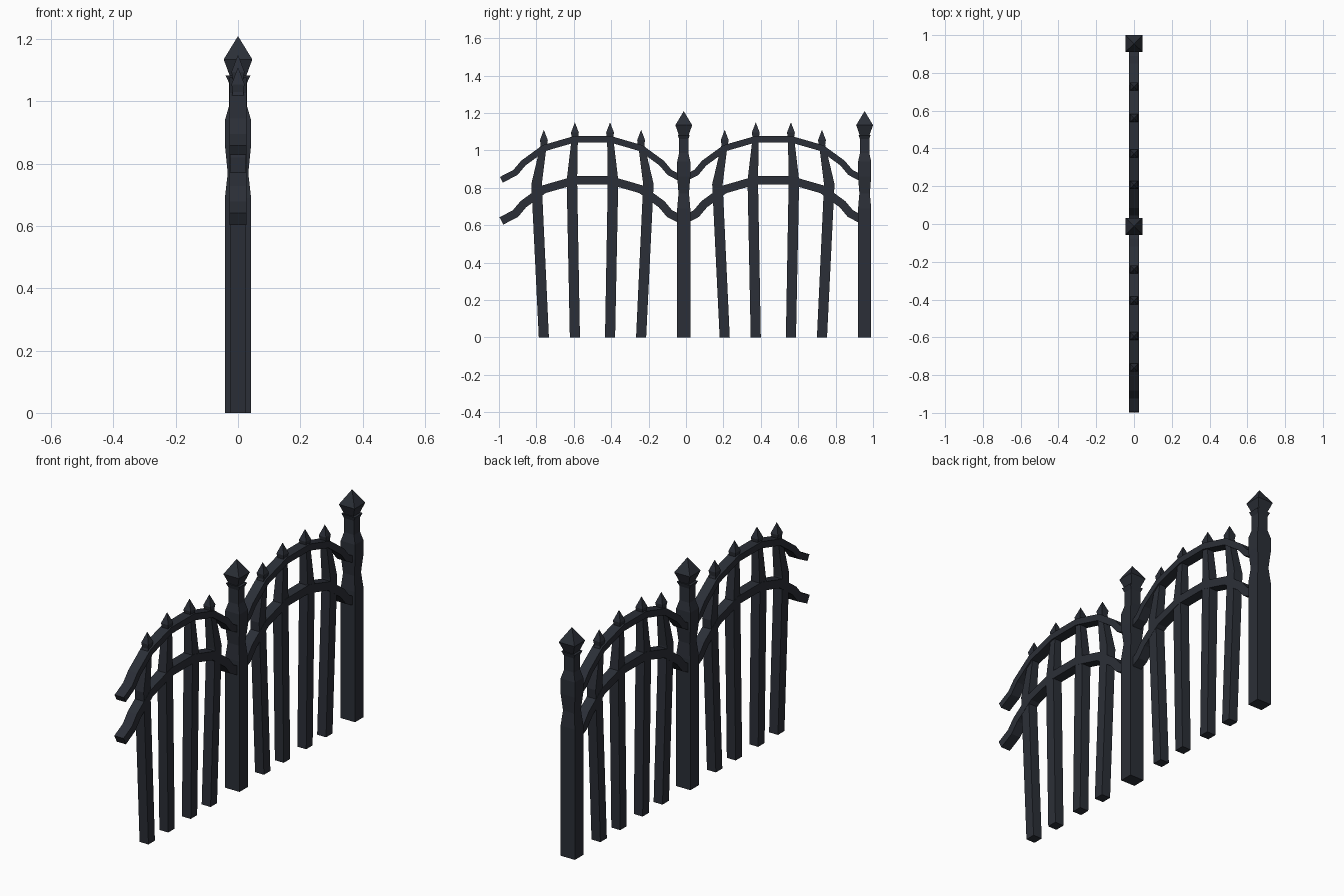
import bpy, bmesh
from mathutils import Vector

if "Cube" in bpy.data.objects:
    bpy.data.objects.remove(bpy.data.objects["Cube"])

iron = bpy.data.materials.new("dark_iron")
iron.diffuse_color = (0.024, 0.028, 0.038, 1)
iron.use_nodes = True
iron.node_tree.nodes["Principled BSDF"].inputs["Base Color"].default_value = iron.diffuse_color
PITCH = 0.967


def loft(name, rings):
    """Skin four-cornered rings into a closed solid; a one-point ring makes a tip."""
    bm = bmesh.new()
    loops = [[bm.verts.new(p) for p in r] for r in rings]
    for a, b in zip(loops, loops[1:]):
        for i in range(4):
            j = (i + 1) % 4
            if len(b) == 1:
                bm.faces.new((a[i], a[j], b[0]))
            else:
                bm.faces.new((a[i], a[j], b[j], b[i]))
    bm.faces.new(loops[0][::-1])
    if len(loops[-1]) == 4:
        bm.faces.new(loops[-1])
    bmesh.ops.recalc_face_normals(bm, faces=bm.faces)
    me = bpy.data.meshes.new(name)
    bm.to_mesh(me)
    bm.free()
    me.materials.append(iron)
    ob = bpy.data.objects.new(name, me)
    bpy.context.collection.objects.link(ob)
    return ob


def column(name, sections):
    """Sections are (y centre, z, half x, half y)."""
    rings = []
    for y, z, hx, hy in sections:
        if hx == 0:
            rings.append([(0, y, z)])
        else:
            rings.append([(-hx, y - hy, z), (hx, y - hy, z),
                          (hx, y + hy, z), (-hx, y + hy, z)])
    return loft(name, rings)


def rail(name, path, depth, half):
    """Sweep a rectangular bar along a (y, z) path with mitred joints."""
    pts = [Vector(p) for p in path]
    rings = []
    for i, p in enumerate(pts):
        d0 = (p - pts[max(i - 1, 0)]).normalized()
        d1 = (pts[min(i + 1, len(pts) - 1)] - p).normalized()
        t = (d0 + d1).normalized()
        n = Vector((-t.y, t.x)) * half / max(t.dot(d1 if d1.length else d0), 0.7)
        a, b = p - n, p + n
        rings.append([(-depth, a.x, a.y), (depth, a.x, a.y),
                      (depth, b.x, b.y), (-depth, b.x, b.y)])
    return loft(name, rings)


# Posts with waisted shaft, flared collar and pointed cap
post = [(0, .042, .035), (.69, .042, .035), (.77, .033, .028), (.86, .042, .035),
        (.94, .042, .035), (.985, .029, .025), (1.06, .029, .025), (1.083, .04, .032)]
cap = [(1.07, .022, .022), (1.135, .046, .045), (1.21, 0, 0)]
for k in range(2):
    y = -0.012 + k * PITCH
    column("post", [(y, *s) for s in post])
    column("post_cap", [(y, *s) for s in cap])

# Half of the arched rail path, mirrored about the panel middle
half_path = [(-.487, .843), (-.412, .882), (-.37, .932), (-.26, 1.012), (-.094, 1.06)]
arch = half_path + [(-y, z) for y, z in reversed(half_path)]
# Pickets: base offset, kink offset, kink height, finial tip
pickets = [(.26, .299, .82, 1.11), (.094, .11, .84, 1.15)]
for k in range(2):
    c = -0.5 + k * PITCH
    rail("upper_rail", [(c + y, z) for y, z in arch], .027, .017)
    rail("lower_rail", [(c + y, z - .22) for y, z in arch], .027, .022)
    for base, kink, zk, tip in pickets:
        for s in (-1, 1):
            b, m = c + s * base, c + s * kink
            column("picket", [(b, 0, .026, .027), (m, zk, .026, .028),
                              (b, tip - .075, .018, .016)])
            column("picket_finial", [(b, tip - .1, .014, .014),
                                     (b, tip - .055, .021, .021), (b, tip, 0, 0)])
